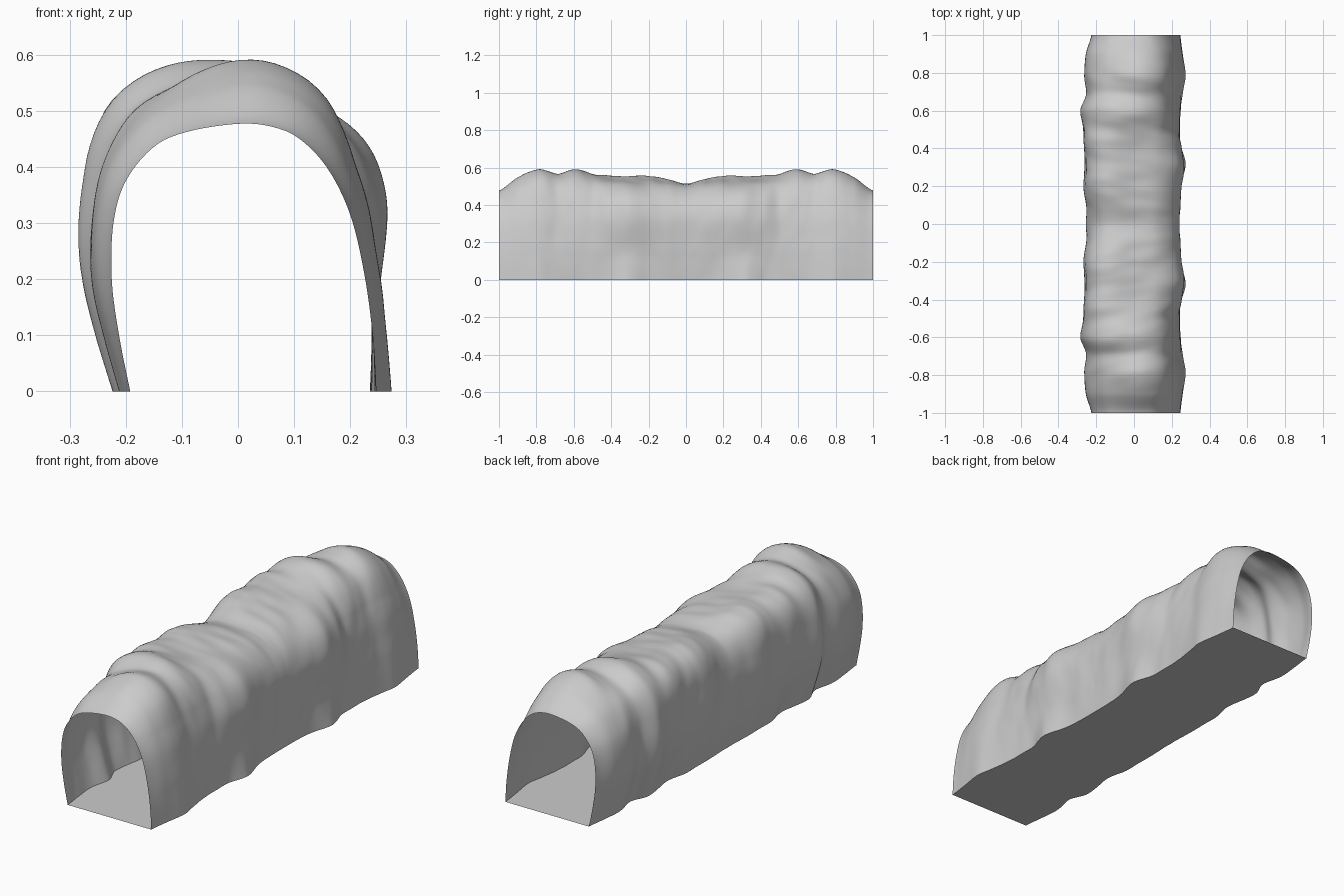
import bpy, bmesh, math
from mathutils import Vector, noise

if "Cube" in bpy.data.objects:
    bpy.data.objects.remove(bpy.data.objects["Cube"])

# Opening at each end of the tunnel, left foot to right foot (x, z)
END = [(-0.192, 0), (-0.212, .10), (-.225, .20), (-.222, .30), (-.20, .375), (-.15, .436),
       (-.09, .463), (0, .477), (.06, .472), (.11, .45), (.16, .397), (.20, .315),
       (.225, .21), (.24, .10), (.246, 0)]
# Outward bulge at |y|: left foot, left wall, left shoulder, crown, right shoulder, right wall, right foot
BULGE = [
    (0.00, [.03, .028, .060, .038, .050, .005, -.01]),
    (0.10, [.03, .026, .075, .050, .060, .008, -.01]),
    (0.20, [.03, .036, .110, .055, .070, .012, .0]),
    (0.32, [.03, .034, .105, .050, .082, .020, .028]),
    (0.42, [.01, .030, .110, .060, .062, .012, .0]),
    (0.50, [.02, .036, .110, .085, .035, .010, .0]),
    (0.60, [.035, .055, .120, .102, .035, .010, .0]),
    (0.69, [.0, .022, .075, .09, .035, .012, .01]),
    (0.79, [.02, .036, .07, .116, .045, .026, .028]),
    (0.90, [.012, .028, .045, .070, .030, .016, .012]),
    (1.00, [0, 0, 0, 0, 0, 0, 0])]
KEYS = [0, .17, .29, .39, .53, .68, .87, 1]
ROWS, COLS = 200, 88


def cubic(a, b, c, d, t):
    return .5 * (2*b + (c - a)*t + (2*a - 5*b + 4*c - d)*t*t + (3*b - a - 3*c + d)*t**3)


def sample(keys, vals, u):
    """Smooth curve through values placed at rising keys."""
    n = len(keys)
    i = 0
    while i < n - 2 and u > keys[i + 1]:
        i += 1
    t = (u - keys[i]) / (keys[i + 1] - keys[i])
    return cubic(vals[max(i - 1, 0)], vals[i], vals[i + 1], vals[min(i + 2, n - 1)], t)


# Arc-length parameter along the opening
arc = [0]
for a, b in zip(END, END[1:]):
    arc.append(arc[-1] + math.dist(a, b))
arc = [s / arc[-1] for s in arc]
XS, ZS = zip(*END)


def bulges(y):
    v = [sample([s[0] for s in BULGE], [s[1][k] for s in BULGE], y) for k in range(7)]
    v.insert(2, .75 * v[1] + .25 * v[2])   # upper left wall stays tucked under the shoulder
    return v


def shell_point(u, y, bulge):
    x, z = sample(arc, XS, u), sample(arc, ZS, u)
    lo, hi = max(u - .03, 0), min(u + .03, 1)
    tx, tz = sample(arc, XS, hi) - sample(arc, XS, lo), sample(arc, ZS, hi) - sample(arc, ZS, lo)
    nrm = Vector((-tz, tx)).normalized()
    ay = abs(y)
    # Rock strata: wrinkles running round the vault, strongest at the roof
    skew = ay + .2 * (u - .5)
    wr = noise.noise(Vector((u * 5, skew * 7, 3.1))) + .4 * noise.noise(Vector((u * 10, skew * 15, 7.7)))
    roof = math.exp(-((u - .5) / .2) ** 2)
    fade = min(1, (1 - ay) / .3) ** 1.5
    off = sample(KEYS, bulge, u) + wr * fade * (.005 + .013 * roof)
    foot = min(1, min(u, 1 - u) / .08)
    return (x + nrm.x * off, y, max(0, z + nrm.y * off * foot))


# Vaulted rock shell with open ends
bm = bmesh.new()
grid = []
for r in range(ROWS + 1):
    y = -1 + 2 * r / ROWS
    bulge = bulges(abs(y))
    grid.append([bm.verts.new(shell_point(c / COLS, y, bulge)) for c in range(COLS + 1)])
for row in grid:
    row[0].co.z = row[-1].co.z = 0
for a, b in zip(grid, grid[1:]):
    for c in range(COLS):
        bm.faces.new((a[c], a[c + 1], b[c + 1], b[c]))
    # Flat floor strip
    bm.faces.new((a[-1], a[0], b[0], b[-1]))
bmesh.ops.recalc_face_normals(bm, faces=bm.faces)
mesh = bpy.data.meshes.new("cave_tunnel")
bm.to_mesh(mesh)
bm.free()
tunnel = bpy.data.objects.new("cave_tunnel", mesh)
bpy.context.collection.objects.link(tunnel)
bpy.context.view_layer.objects.active = tunnel
tunnel.select_set(True)
bpy.ops.object.shade_smooth_by_angle(angle=math.radians(40))
